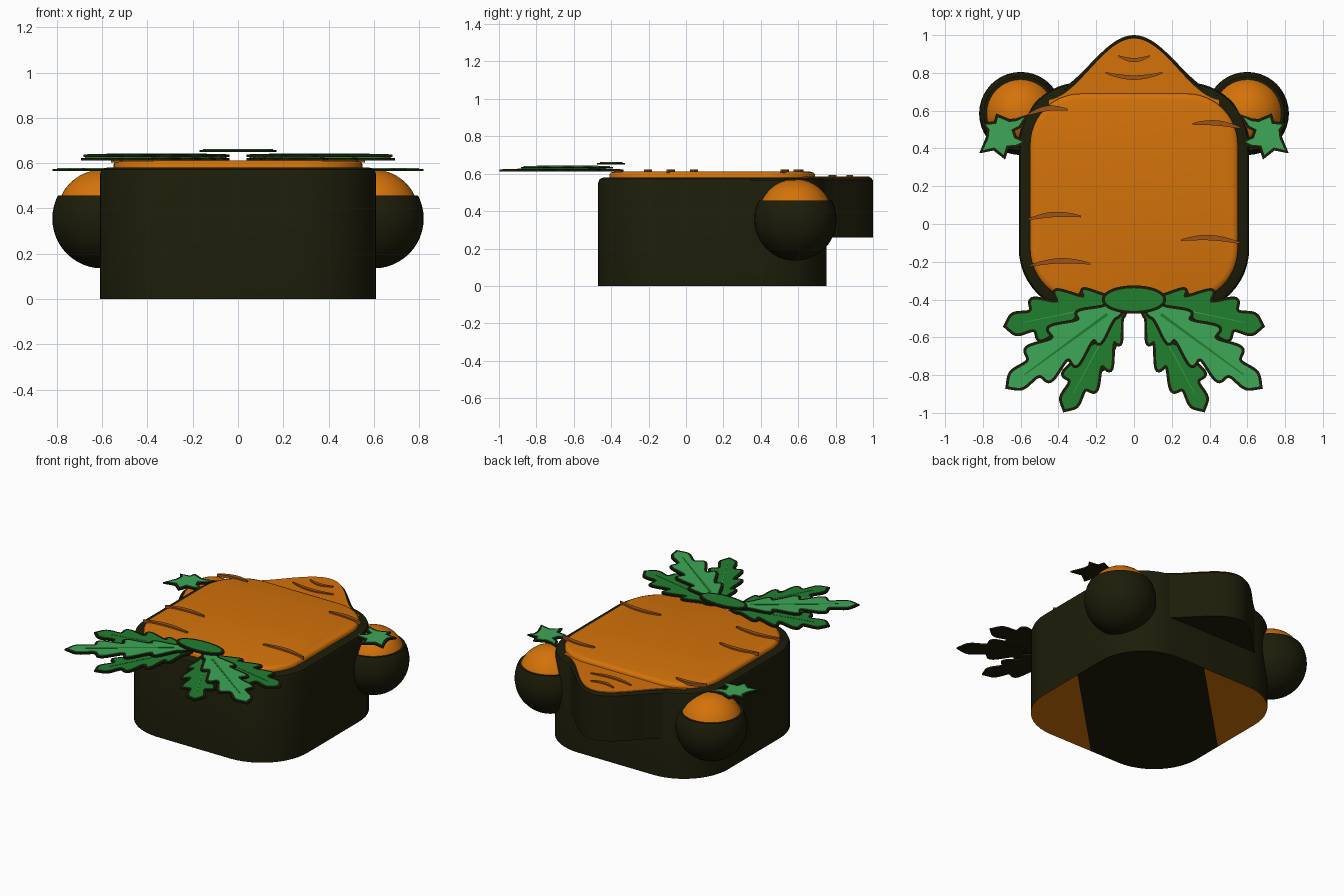
import bpy, bmesh, math
from mathutils import Vector

if "Cube" in bpy.data.objects:
    bpy.data.objects.remove(bpy.data.objects["Cube"])


def material(name, rgb):
    m = bpy.data.materials.new(name)
    m.diffuse_color = (*rgb, 1)
    m.use_nodes = True
    m.node_tree.nodes["Principled BSDF"].inputs["Base Color"].default_value = m.diffuse_color
    return m


DARK = material("dark outline", (0.012, 0.012, 0.003))
ORANGE = material("orange", (0.66, 0.17, 0.003))
BROWN = material("brown groove", (0.34, 0.09, 0.008))
LIGHT = material("light green", (0.045, 0.39, 0.095))
GREEN = material("deep green", (0.015, 0.21, 0.028))


def finish(bm, name, mats, angle=40):
    bmesh.ops.recalc_face_normals(bm, faces=bm.faces)
    me = bpy.data.meshes.new(name)
    bm.to_mesh(me)
    bm.free()
    ob = bpy.data.objects.new(name, me)
    bpy.context.collection.objects.link(ob)
    for m in mats:
        me.materials.append(m)
    bpy.ops.object.select_all(action='DESELECT')
    ob.select_set(True)
    bpy.context.view_layer.objects.active = ob
    bpy.ops.object.shade_smooth_by_angle(angle=math.radians(angle))
    return ob


def skin(rings):
    """Skin a list of (outline, z) rings and cap both ends."""
    bm = bmesh.new()
    loops = [[bm.verts.new((x, y, z)) for x, y in pts] for pts, z in rings]
    n = len(loops[0])
    for a, b in zip(loops, loops[1:]):
        for i in range(n):
            j = (i + 1) % n
            bm.faces.new((a[i], a[j], b[j], b[i]))
    bm.faces.new(loops[0])
    bm.faces.new(loops[-1])
    return bm


def loft(name, rings, mat):
    return finish(skin(rings), name, [mat])


def plate(name, pts, z0, z1, mat):
    return loft(name, [(pts, z0), (pts, z1)], mat)


def grow(pts, d):
    """Offset a closed outline outwards by d, with limited mitres."""
    n = len(pts)
    area = sum(pts[i][0] * pts[(i + 1) % n][1] - pts[(i + 1) % n][0] * pts[i][1] for i in range(n))
    s = 1 if area > 0 else -1
    out = []
    for i in range(n):
        e = (Vector(pts[(i + 1) % n]) - Vector(pts[i])).normalized()
        t = (e + (Vector(pts[i]) - Vector(pts[i - 1])).normalized()).normalized()
        k = s * d / max(t.dot(e), 0.6)
        out.append((pts[i][0] + k * t.y, pts[i][1] - k * t.x))
    return out


def block(inset, rf=0.34, rb=0.33):
    """Rounded body outline, shrunk by inset."""
    x, y0, y1 = 0.61 - inset, -0.47 + inset, 0.75 - inset
    rf, rb = rf - inset, rb - inset
    pts = []
    for cx, cy, r, a0 in ((x - rb, y1 - rb, rb, 0), (rb - x, y1 - rb, rb, 90),
                          (rf - x, y0 + rf, rf, 180), (x - rf, y0 + rf, rf, 270)):
        for i in range(13):
            a = math.radians(a0 + 90 * i / 12)
            pts.append((cx + r * math.cos(a), cy + r * math.sin(a)))
    return pts


def bell(base, height, width, span, foot):
    """Pointed nose outline with a flat back edge."""
    pts = [(-span, foot)]
    for i in range(41):
        x = -span + 2 * span * i / 40
        pts.append((x, base + height / 2 * (1 + math.cos(math.pi * x / width))))
    return pts + [(span, foot)]


# Body: dark block whose underside has two orange corners
bm = skin([(block(0.0), 0.0), (block(0.0), 0.55), (block(0.008), 0.571), (block(0.03), 0.58)])
base = [f for f in bm.faces if all(v.co.z < 0.001 for v in f.verts)]
bmesh.ops.inset_region(bm, faces=base, thickness=0.02)
for c in (-0.42, 0.68):
    flat = [f for f in bm.faces if all(v.co.z < 0.001 for v in f.verts) and len(f.verts) > 4]
    geom = flat + list({e for f in flat for e in f.edges}) + list({v for f in flat for v in f.verts})
    bmesh.ops.bisect_plane(bm, geom=geom, plane_co=(0, c, 0), plane_no=(-1, 1, 0))
for f in bm.faces:
    p = f.calc_center_median()
    if len(f.verts) > 5 and p.z < 0.001 and not -0.42 < p.y - p.x < 0.68:
        f.material_index = 1
finish(bm, "body", [DARK, ORANGE])

# Orange top panel with softened rim
loft("top_panel", [(block(0.06), 0.575), (block(0.06), 0.595), (block(0.068), 0.606),
                   (block(0.09), 0.612)], ORANGE)

# Pointed nose at the back
nose = bell(0.69, 0.31, 0.47, 0.45, 0.60)
loft("nose", [(nose, 0.26), (nose, 0.565), (grow(nose, -0.012), 0.579)], DARK)
plate("nose_panel", bell(0.655, 0.327, 0.47, 0.45, 0.55), 0.57, 0.585, ORANGE)


# Tapered curved grooves
def groove(name, a, b, bow, z, w=0.014):
    a, b = Vector(a), Vector(b)
    d = b - a
    n = Vector((-d.y, d.x)).normalized()
    top, low = [], []
    for i in range(17):
        t = i / 16
        p = a + d * t + n * bow * math.sin(math.pi * t)
        h = w * math.sin(math.pi * (0.06 + 0.88 * t)) ** 0.7
        top.append(tuple(p + n * h))
        low.append(tuple(p - n * h))
    plate(name, top + low[::-1], z - 0.01, z + 0.009, BROWN)


for i, (a, b, bow) in enumerate([((-0.56, 0.58), (-0.35, 0.605), 0.02),
                                 ((0.31, 0.53), (0.56, 0.51), 0.015),
                                 ((-0.56, 0.025), (-0.28, 0.04), 0.018),
                                 ((0.25, -0.085), (0.56, -0.10), 0.02),
                                 ((-0.55, -0.22), (-0.23, -0.21), 0.02)]):
    groove(f"top_groove_{i + 1}", a, b, bow, 0.613)
groove("nose_groove_small", (-0.085, 0.89), (0.085, 0.89), -0.022, 0.584, 0.011)
groove("nose_groove_large", (-0.15, 0.80), (0.15, 0.80), -0.025, 0.584, 0.012)


# Side balls: dark cup cut level, slightly smaller orange ball inside
def ball(name, x, y, z, r, mat, keep):
    bm = bmesh.new()
    bmesh.ops.create_uvsphere(bm, u_segments=40, v_segments=24, radius=r)
    bmesh.ops.translate(bm, verts=bm.verts, vec=(x, y, z))
    cut = bmesh.ops.bisect_plane(bm, geom=bm.verts[:] + bm.edges[:] + bm.faces[:],
                                 plane_co=(0, 0, 0.457), plane_no=(0, 0, keep), clear_inner=True)
    edges = [e for e in cut["geom_cut"] if isinstance(e, bmesh.types.BMEdge)]
    bmesh.ops.edgeloop_fill(bm, edges=edges)
    finish(bm, name, [mat])


# Serrated leaf outline from base to tip, teeth leaning towards the tip
def leaf_outline(base, tip, w, teeth=4.5):
    a, b = Vector(base), Vector(tip)
    d = b - a
    u = d.normalized()
    n = Vector((-u.y, u.x))
    sides = ([], [])
    for i in range(73):
        t = 0.02 + 0.95 * i / 72
        env = math.sin(math.pi * t) ** 0.75
        wave = math.sin(2 * math.pi * teeth * t + 0.4)
        h = w * env * (0.82 + 0.25 * wave) + 0.004
        for side, s in zip(sides, (1, -1)):
            side.append(tuple(a + d * t + u * 0.03 * wave * env + n * h * s))
    return sides[0] + [tuple(b)] + sides[1][::-1]


def leaf(name, pts, z, mat):
    plate(name + "_outline", grow(pts, 0.015), z, z + 0.01, DARK)
    plate(name, pts, z + 0.009, z + 0.014, mat)


def vein(name, a, b, z, w, mat):
    a, b = Vector(a), Vector(b)
    d = (b - a).normalized()
    n = Vector((-d.y, d.x)) * w
    plate(name, [tuple(a + n), tuple(b + n * 0.4), tuple(b - n * 0.4), tuple(a - n)], z, z + 0.003, mat)


SMALL = [(0.58, 0.565), (0.62, 0.545), (0.66, 0.54), (0.72, 0.565), (0.73, 0.53), (0.785, 0.525),
         (0.765, 0.50), (0.77, 0.455), (0.80, 0.39), (0.74, 0.405), (0.69, 0.365), (0.675, 0.415),
         (0.62, 0.42), (0.59, 0.435), (0.635, 0.455), (0.65, 0.50), (0.61, 0.52)]
LEAVES = [("side_leaf", (0.05, -0.41), (0.675, -0.54), 0.115, 0.612, GREEN, LIGHT, 0.003),
          ("front_leaf", (0.06, -0.41), (0.365, -0.98), 0.10, 0.612, GREEN, LIGHT, 0.003),
          ("middle_leaf", (0.05, -0.41), (0.665, -0.86), 0.11, 0.627, LIGHT, GREEN, 0.008)]

for side, s in (("right", 1), ("left", -1)):
    ball(side + "_ball_cup", s * 0.6, 0.585, 0.355, 0.22, DARK, -1)
    ball(side + "_ball_cap", s * 0.6, 0.585, 0.372, 0.199, ORANGE, 1)
    leaf(side + "_small_leaf", [(s * x, y) for x, y in SMALL], 0.564, LIGHT)
    for name, base, tip, w, z, mat, vmat, vw in LEAVES:
        a, b = (s * base[0], base[1]), (s * tip[0], tip[1])
        leaf(f"{side}_{name}", leaf_outline(a, b, w), z, mat)
        va, vb = Vector(a).lerp(Vector(b), 0.15), Vector(a).lerp(Vector(b), 0.86)
        vein(f"{side}_{name}_vein", va, vb, z + 0.013, vw, vmat)

# Oval stalk plate joining the leaves
oval = [(0.155 * math.cos(math.tau * i / 40), -0.40 + 0.06 * math.sin(math.tau * i / 40)) for i in range(40)]
leaf("stalk_oval", oval, 0.648, GREEN)
